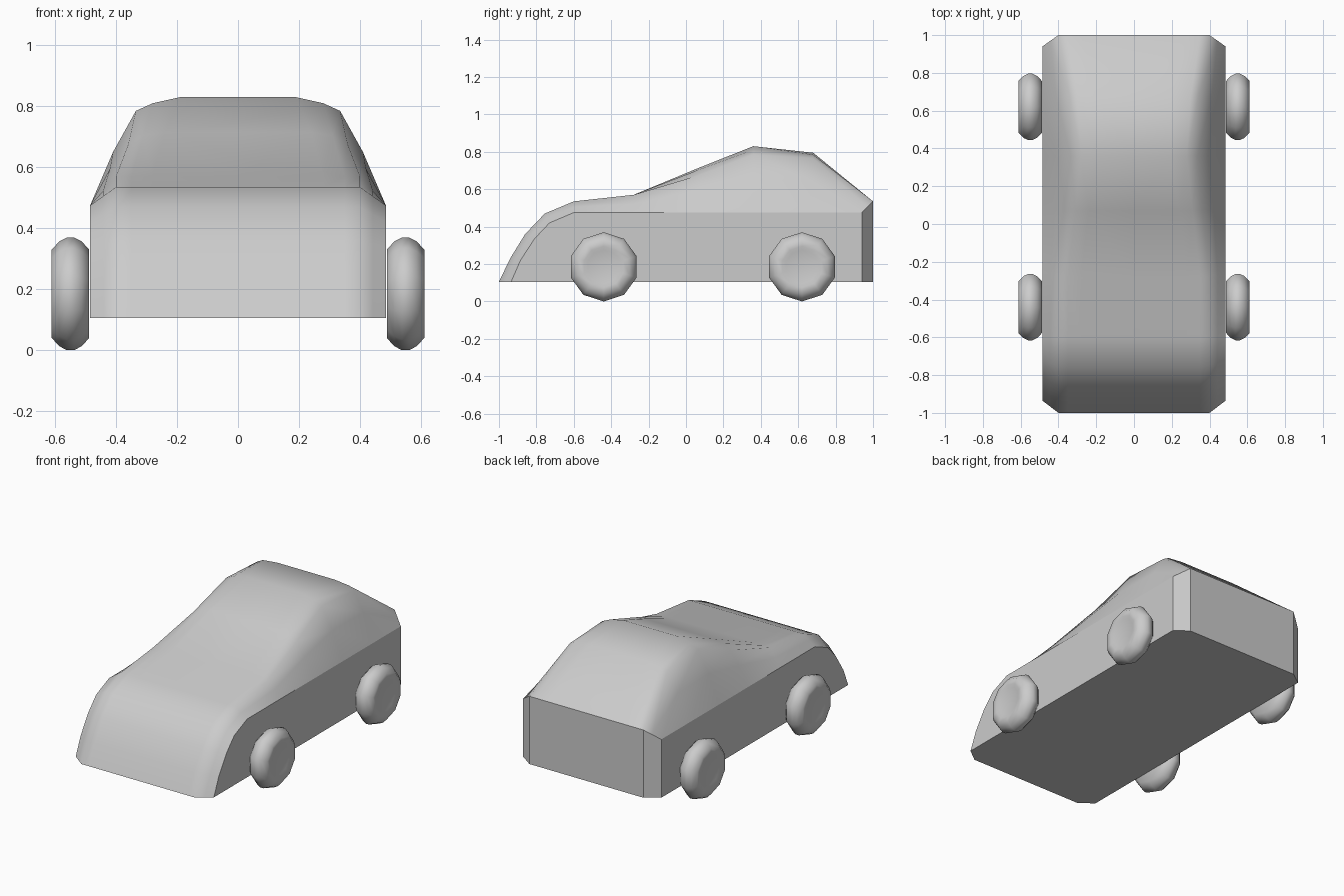
import bpy, bmesh, math

if "Cube" in bpy.data.objects:
    bpy.data.objects.remove(bpy.data.objects["Cube"])

grey = bpy.data.materials.new("plain grey")
grey.diffuse_color = (0.6, 0.6, 0.6, 1)
grey.use_nodes = True
grey.node_tree.nodes["Principled BSDF"].inputs["Base Color"].default_value = grey.diffuse_color

HALF, FLOOR = 0.485, 0.105


def finish(name, bm):
    bmesh.ops.remove_doubles(bm, verts=bm.verts, dist=0.0005)
    bmesh.ops.recalc_face_normals(bm, faces=bm.faces)
    mesh = bpy.data.meshes.new(name)
    bm.to_mesh(mesh)
    bm.free()
    mesh.materials.append(grey)
    obj = bpy.data.objects.new(name, mesh)
    bpy.context.collection.objects.link(obj)
    return obj


# Body stations, nose to tail: centre y, centre z, belt y, belt z
stations = [
    (-1.00, 0.105, -0.935, 0.105),
    (-0.94, 0.23, -0.885, 0.22),
    (-0.86, 0.36, -0.81, 0.335),
    (-0.755, 0.47, -0.73, 0.42),
    (-0.60, 0.535, -0.60, 0.475),
    (-0.28, 0.57, -0.25, 0.475),
    (0.07, 0.715, 0.07, 0.475),
    (0.36, 0.83, 0.36, 0.475),
    (0.68, 0.795, 0.66, 0.475),
    (1.00, 0.535, 0.94, 0.475),
]
# Shoulder points of the raised cabin: station -> (x, drop below the centre)
cabin = {
    6: [(0.24, 0.0), (0.31, 0.01), (0.36, 0.04), (0.42, 0.12)],
    7: [(0.19, 0.0), (0.28, 0.02), (0.335, 0.045), (0.41, 0.18)],
    8: [(0.20, 0.0), (0.30, 0.01), (0.34, 0.03), (0.41, 0.15)],
}
low = [(0.28, 0.0), (0.35, 0.0), (0.40, 0.0)]


def section(i):
    """Half of a cross-section, from the centre out to the sill."""
    y, z, by, bz = stations[i]
    pts = [(0, y, z)]
    if i in cabin:
        for x, drop in cabin[i]:
            t = drop / (z - bz)
            pts.append((x, y + (by - y) * t, z - drop))
    else:
        pts += [(x, y, z - d) for x, d in low]
        pts.append((0.4425, (y + by) / 2, (z + bz) / 2))
    return pts + [(HALF, by, bz), (HALF, by, FLOOR)]


# Body shell
bm = bmesh.new()
for side in (1, -1):
    rows = [[bm.verts.new((side * x, y, z)) for x, y, z in section(i)]
            for i in range(len(stations))]
    for a, b in zip(rows, rows[1:]):
        for k in range(len(a) - 1):
            quad = [a[k], b[k], b[k + 1], a[k + 1]]
            if a[k].co == a[k + 1].co:
                quad.pop()
            face = bm.faces.new(quad)
            face.smooth = k < len(a) - 2        # flat side panels
    # Tail panel and its chamfered corner
    r = rows[-1]
    foot_mid = bm.verts.new((0, 1, FLOOR))
    foot = bm.verts.new((side * 0.40, 1, FLOOR))
    bm.faces.new(r[:4] + [foot, foot_mid])
    bm.faces.new(r[3:] + [foot])
    # Floor
    f = rows[0]
    bm.faces.new(f[:6] + [row[-1] for row in rows[1:]] + [foot, foot_mid])
finish("body", bm)

# Wheels: ten-sided rounded discs, profile as (distance from body, radius)
tyre = [(0, 0), (0, 0.145), (0.025, 0.172), (0.05, 0.185), (0.073, 0.185),
        (0.098, 0.172), (0.123, 0.145), (0.123, 0.11), (0.117, 0.09), (0.117, 0)]
for place, y in (("front", -0.44), ("rear", 0.62)):
    for hand, side in (("right", 1), ("left", -1)):
        bm = bmesh.new()
        verts = [bm.verts.new((side * (0.488 + x), y, 0.185 + r)) for x, r in tyre]
        edges = [bm.edges.new(p) for p in zip(verts, verts[1:])]
        bmesh.ops.spin(bm, geom=verts + edges, cent=(0, y, 0.185), axis=(1, 0, 0),
                       angle=math.tau, steps=10)
        for face in bm.faces:
            face.smooth = True
        wheel = finish(f"{place}_{hand}_wheel", bm)
        wheel.select_set(True)
        bpy.context.view_layer.objects.active = wheel
bpy.ops.object.shade_smooth_by_angle(angle=math.radians(50))
